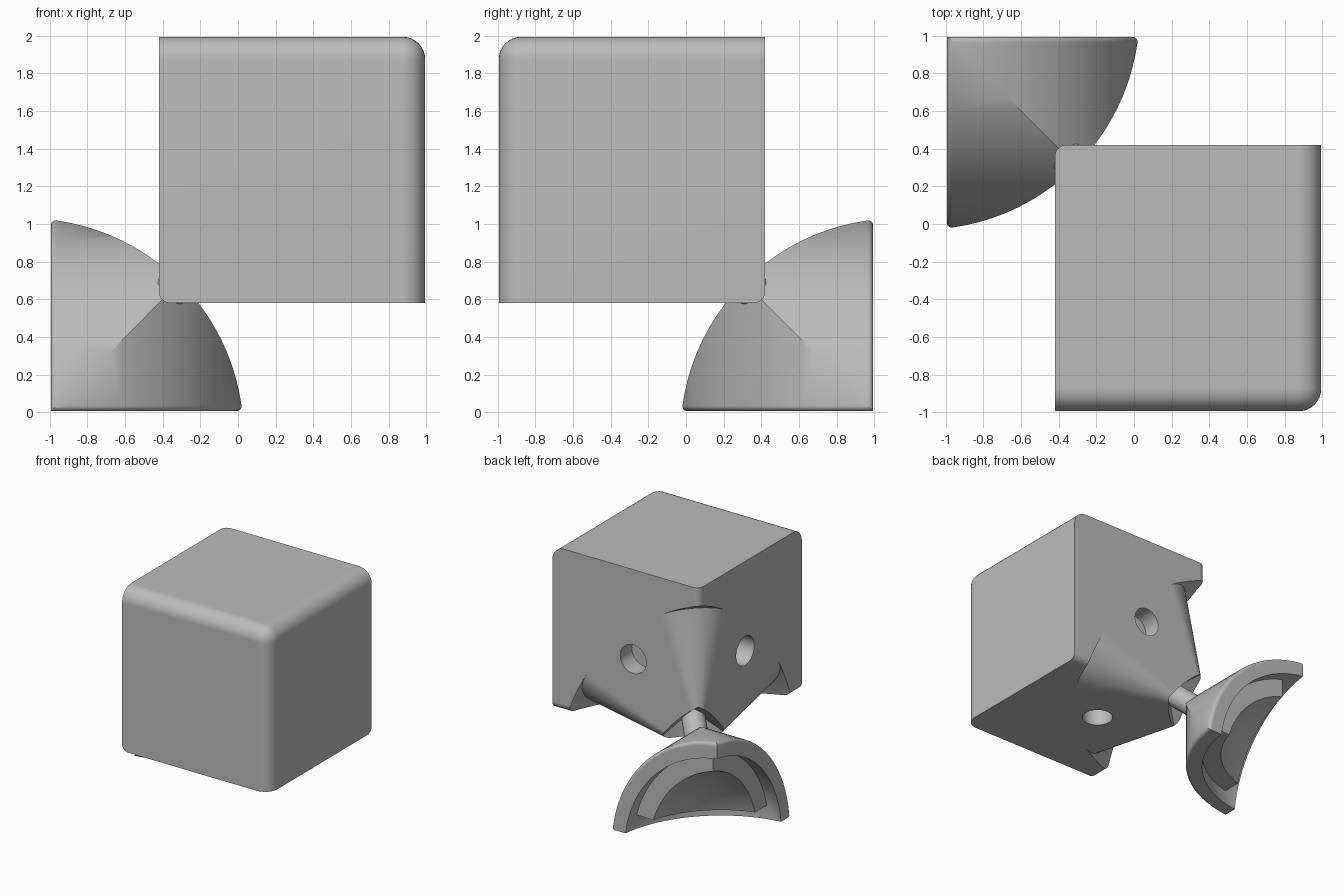
import bpy
import bmesh
from math import sin, cos, pi, radians
from mathutils import Matrix

if "Cube" in bpy.data.objects:
    bpy.data.objects.remove(bpy.data.objects["Cube"], do_unlink=True)

# Parts are built around the pivot the piece turns on, then mirrored into place
PIVOT = 1.125
LOW, INNER, OUTER = 0.13, 0.705, 2.12
PLACE = Matrix.Translation((-PIVOT, PIVOT, 1 - PIVOT)) @ Matrix.Diagonal((1, -1, 1, 1))

grey = bpy.data.materials.new("plain grey")
grey.use_nodes = True
GREY = (0.5, 0.5, 0.5, 1)
grey.diffuse_color = GREY
shader = next(n for n in grey.node_tree.nodes if n.type == 'BSDF_PRINCIPLED')
shader.inputs["Base Color"].default_value = GREY


def make(name, bm):
    bmesh.ops.recalc_face_normals(bm, faces=bm.faces)
    mesh = bpy.data.meshes.new(name)
    bm.to_mesh(mesh)
    bm.free()
    obj = bpy.data.objects.new(name, mesh)
    bpy.context.collection.objects.link(obj)
    return obj


def apply(obj, mod):
    bpy.ops.object.select_all(action='DESELECT')
    bpy.context.view_layer.objects.active = obj
    obj.select_set(True)
    bpy.ops.object.modifier_apply(modifier=mod.name)


def combine(obj, other, operation='DIFFERENCE'):
    mod = obj.modifiers.new("combine", 'BOOLEAN')
    mod.operation, mod.object, mod.solver = operation, other, 'EXACT'
    apply(obj, mod)
    bpy.data.objects.remove(other, do_unlink=True)
    return obj


def loft(name, sections, axis=2):
    """Skin closed sections of 3D points; axis turns the z direction to x, y or z."""
    bm = bmesh.new()
    turn = lambda p: tuple(p[(i - axis + 2) % 3] for i in range(3))
    rings = [[bm.verts.new(turn(p)) for p in s] for s in sections]
    for a, b in zip(rings, rings[1:]):
        for i in range(len(a)):
            j = (i + 1) % len(a)
            bm.faces.new((a[i], a[j], b[j], b[i]))
    bm.faces.new(rings[0][::-1])
    bm.faces.new(rings[-1])
    return make(name, bm)


def circle(r, z, centre=0.0, n=96):
    return [(centre + r * cos(2 * pi * i / n), centre + r * sin(2 * pi * i / n), z)
            for i in range(n)]


def three_cylinders(name, r, start, end=1.5, rim=0.0):
    """Common volume of three crossed cylinders, with rounded starting rims."""
    sections = [circle(r, start)]
    if rim:
        arc = [i * pi / 12 for i in range(7)]
        sections = [circle(r - rim + rim * sin(a), start + rim - rim * cos(a)) for a in arc]
    sections.append(circle(r, end))
    parts = [loft(name, sections, axis) for axis in range(3)]
    combine(parts[0], parts[1], 'INTERSECT')
    return combine(parts[0], parts[2], 'INTERSECT')


def ball(r):
    bm = bmesh.new()
    bmesh.ops.create_uvsphere(bm, u_segments=96, v_segments=64, radius=r)
    return make("ball_cutter", bm)


def finish(obj):
    obj.data.transform(PLACE)
    obj.data.flip_normals()
    obj.data.materials.clear()
    obj.data.materials.append(grey)
    for face in obj.data.polygons:
        face.material_index = 0
    bpy.ops.object.select_all(action='DESELECT')
    bpy.context.view_layer.objects.active = obj
    obj.select_set(True)
    bpy.ops.object.shade_smooth_by_angle(angle=radians(30))
    mod = obj.modifiers.new("even_normals", 'WEIGHTED_NORMAL')
    mod.keep_sharp = True


# Block: wide rounding at the outer corner, tight rounding at the inner one
bm = bmesh.new()
bmesh.ops.create_cube(bm, size=OUTER - INNER)
bmesh.ops.translate(bm, verts=bm.verts, vec=[(OUTER + INNER) / 2] * 3)
for pick, width in ((max, 0.12), (min, 0.06)):
    corner = pick(bm.verts, key=lambda v: sum(v.co))
    bmesh.ops.bevel(bm, geom=list(corner.link_edges), offset=width, segments=8,
                    profile=0.5, affect='EDGES', offset_type='OFFSET')
block = make("block", bm)


# Tapered rounding along each inner edge, ending on a spherical ledge
def edge_section(z):
    r, out = 0.38 * z - 0.31, INNER - 0.1
    mid = INNER + r
    arc = [pi * (1 + i / 32) for i in range(17)]
    return [(out, out, z), (out, mid, z)] + \
           [(mid + r * cos(a), mid + r * sin(a), z) for a in arc] + [(mid, out, z)]


for axis in range(3):
    taper = loft("taper_cutter", [edge_section(0.86), edge_section(2.1)], axis)
    combine(block, combine(taper, ball(2.21), 'INTERSECT'))

# Blind round hole in each inner face
for axis in range(3):
    hole = [circle(0.125, z, 1.34, 48) for z in (0.6, INNER + 0.16)]
    combine(block, loft("hole_cutter", hole, axis))

# Hollow at the inner tip, leaving clearance above the foot
combine(block, three_cylinders("tip_cutter", 1.3, 0.3))
finish(block)

# Foot: curved shell with a recessed, hollow core
shell = three_cylinders("foot_shell", 1.155, LOW, rim=0.03)
combine(shell, three_cylinders("shell_cutter", 1.02, -0.2))
finish(shell)
core = three_cylinders("foot_core", 1.06, 0.25)
combine(core, ball(0.9))
finish(core)

# Stalk along the diagonal between foot and block
stalk = loft("stalk", [circle(0.095, z, 0, 32) for z in (1.25, 1.75)])
diagonal = Matrix.Rotation(pi / 4, 4, 'Z') @ Matrix.Rotation(radians(54.74), 4, 'Y')
stalk.data.transform(diagonal)
finish(stalk)
